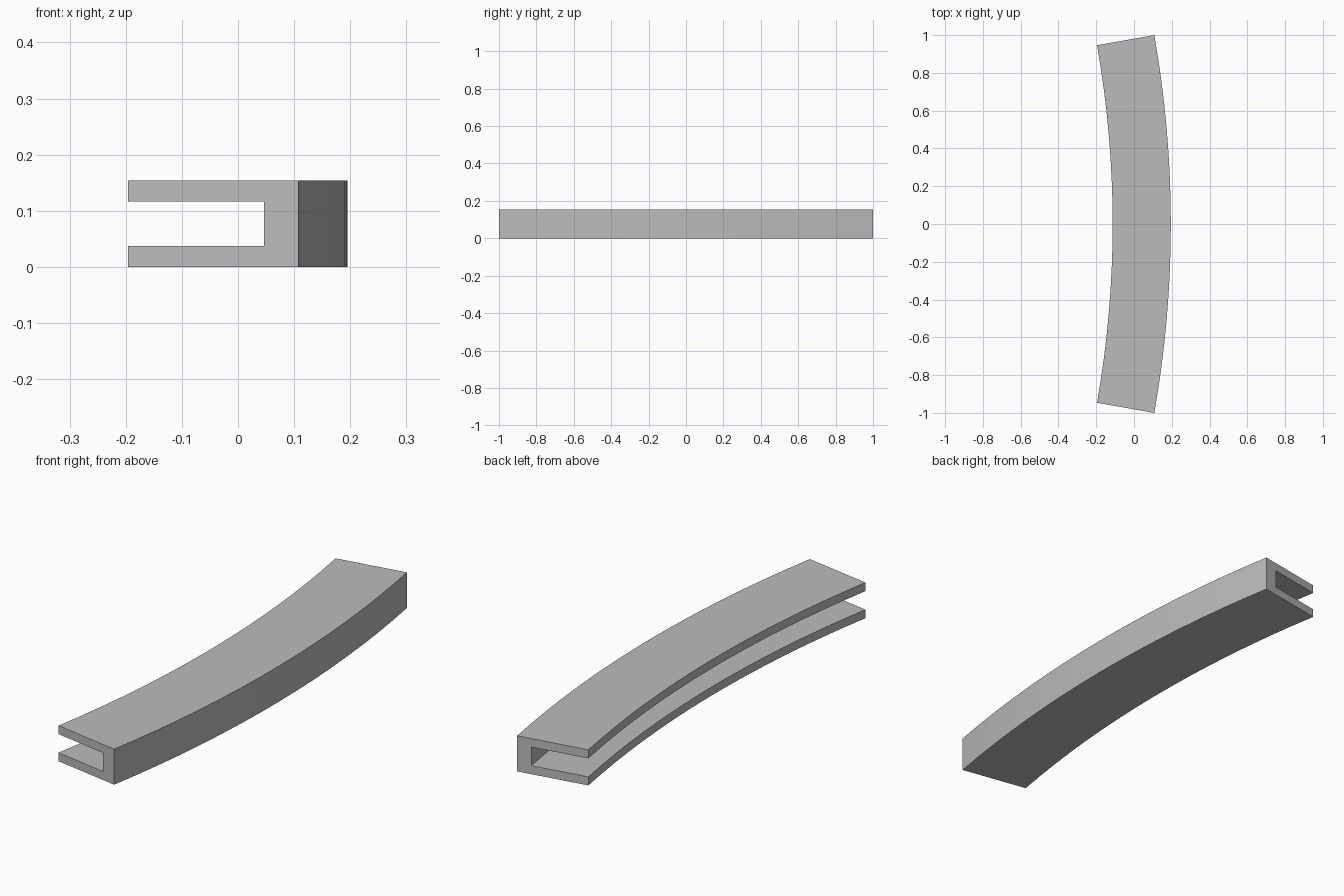
import bpy, bmesh, math

cube = bpy.data.objects.get("Cube")
if cube:
    bpy.data.objects.remove(cube, do_unlink=True)

# Plain grey material
grey = bpy.data.materials.new("plain_grey")
grey.use_nodes = True
colour = (0.5, 0.5, 0.5, 1)
grey.diffuse_color = colour
grey.node_tree.nodes["Principled BSDF"].inputs["Base Color"].default_value = colour

# Channel section as (radius, height), swept around a distant vertical axis
outer, web, inner = 5.759, 5.697, 5.451
height, slot_low, slot_high = 0.154, 0.037, 0.117
section = [(inner, 0), (outer, 0), (outer, height), (inner, height),
           (inner, slot_high), (web, slot_high), (web, slot_low), (inner, slot_low)]
half_angle = math.radians(10)
steps = 16
axis_x = 0.195 - outer

bm = bmesh.new()
rings = []
for i in range(steps + 1):
    a = half_angle * (2 * i / steps - 1)
    rings.append([bm.verts.new((axis_x + r * math.cos(a), r * math.sin(a), z))
                  for r, z in section])

# Side walls and end caps
count = len(section)
for near, far in zip(rings, rings[1:]):
    for j in range(count):
        k = (j + 1) % count
        bm.faces.new((near[j], near[k], far[k], far[j]))
bm.faces.new(rings[0])
bm.faces.new(rings[-1])
bmesh.ops.recalc_face_normals(bm, faces=bm.faces)

mesh = bpy.data.meshes.new("curved_channel")
bm.to_mesh(mesh)
bm.free()
mesh.materials.append(grey)
channel = bpy.data.objects.new("curved_channel", mesh)
bpy.context.collection.objects.link(channel)

# Smooth along the curve, crisp at the corners
bpy.ops.object.select_all(action='DESELECT')
channel.select_set(True)
bpy.context.view_layer.objects.active = channel
bpy.ops.object.shade_smooth_by_angle(angle=math.radians(30))
